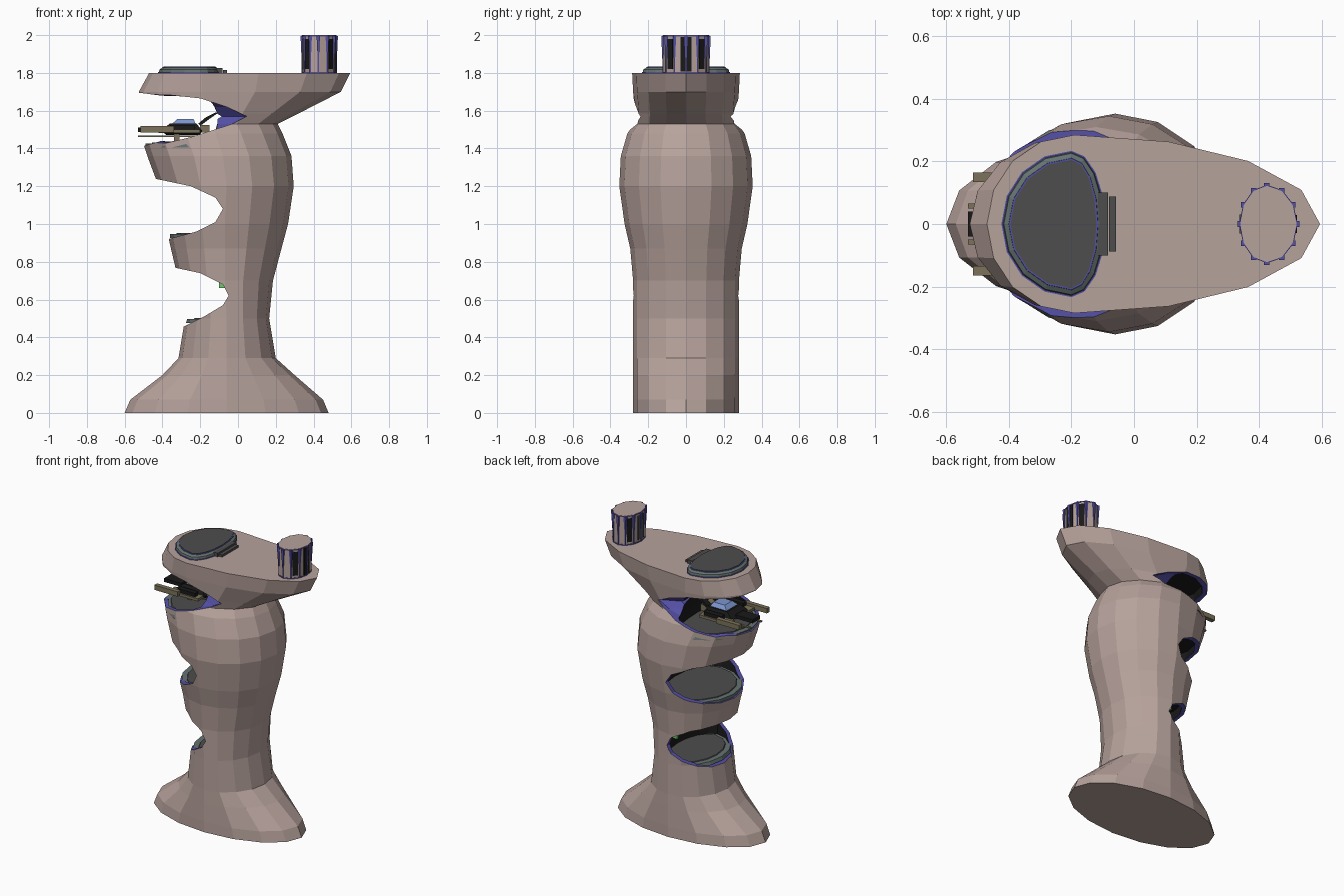
import bpy, bmesh
from math import cos, sin, tau
from mathutils import Vector

if "Cube" in bpy.data.objects:
    bpy.data.objects.remove(bpy.data.objects["Cube"])


def material(name, r, g, b):
    m = bpy.data.materials.new(name)
    m.diffuse_color = (r, g, b, 1)
    m.use_nodes = True
    m.node_tree.nodes["Principled BSDF"].inputs["Base Color"].default_value = m.diffuse_color
    return m


STONE = material("stone", .47, .36, .33)
BLUE = material("blue_trim", .09, .08, .38)
BLACK = material("black", .01, .01, .01)
DARK = material("dark_grey", .075, .075, .075)
SLATE = material("slate", .13, .17, .16)
GREEN = material("green_screen", .15, .58, .15)
TAN = material("tan_metal", .20, .17, .10)
GLASS = material("canopy_blue", .2, .3, .62)


def loft(name, rings, mat, mirror=False):
    """Skin equal-length rings of points and cap both ends."""
    bm = bmesh.new()
    vs = [[bm.verts.new(p) for p in ring] for ring in rings]
    n = len(vs[0])
    for a, b in zip(vs, vs[1:]):
        for i in range(n):
            j = (i + 1) % n
            bm.faces.new((a[i], a[j], b[j], b[i]))
    bm.faces.new(vs[0][::-1])
    bm.faces.new(vs[-1])
    bmesh.ops.recalc_face_normals(bm, faces=bm.faces[:])
    me = bpy.data.meshes.new(name)
    bm.to_mesh(me)
    bm.free()
    ob = bpy.data.objects.new(name, me)
    bpy.context.collection.objects.link(ob)
    me.materials.append(mat)
    if mirror:
        ob.modifiers.new("mirror", 'MIRROR').use_axis = (False, True, False)
    return ob


def rect(x0, x1, y0, y1, z):
    return [(x0, y0, z), (x1, y0, z), (x1, y1, z), (x0, y1, z)]


def box(name, x0, x1, y0, y1, z0, z1, mat, mirror=False):
    return loft(name, [rect(x0, x1, y0, y1, z0), rect(x0, x1, y0, y1, z1)], mat, mirror)


def egg(z, xl, xr, hy, xm, n=16):
    """Two half ellipses meeting at xm, where the section is widest."""
    pts = []
    for i in range(n):
        c, s = cos(tau * i / n), sin(tau * i / n)
        pts.append((xm + c * ((xr - xm) if c > 0 else (xm - xl)), hy * s, z))
    return pts


# Tower sections: z, left x, right x, half depth, x of widest point
ROWS = [(0, -.60, .48, .28, -.06), (.07, -.57, .45, .28, -.06), (.20, -.40, .30, .28, -.06),
        (.29, -.315, .20, .28, -.06), (.50, -.28, .165, .28, -.06), (.70, -.315, .185, .28, -.07),
        (.87, -.355, .23, .295, -.07), (1.0, -.385, .265, .325, -.07), (1.2, -.42, .295, .353, -.06),
        (1.36, -.48, .283, .345, -.08), (1.48, -.52, .235, .31, -.12), (1.53, -.53, .21, .275, -.14),
        (1.585, -.53, .32, .27, -.16), (1.7, -.525, .545, .28, -.19), (1.8, -.47, .595, .285, -.19)]


def section(z):
    for a, b in zip(ROWS, ROWS[1:]):
        if z <= b[0]:
            t = (z - a[0]) / (b[0] - a[0])
            return [p + (q - p) * t for p, q in zip(a, b)]
    return ROWS[-1]


def inset(z, wall, back):
    _, xl, xr, hy, xm = section(z)
    return egg(z, xl + wall, min(xr - wall, back), hy - wall, min(xm, back - .05))


def cut(target, cutter):
    cutter.hide_render = True
    m = target.modifiers.new("cut", 'BOOLEAN')
    m.operation, m.solver, m.object = 'DIFFERENCE', 'EXACT', cutter
    m.material_mode = 'TRANSFER'
    bpy.context.view_layer.objects.active = target
    bpy.ops.object.modifier_apply(modifier=m.name)
    bpy.data.objects.remove(cutter)


tower = loft("tower_body", [egg(*r) for r in ROWS], STONE)
for m in (BLUE, BLACK):
    tower.data.materials.append(m)

# Per level: room floor z, room ceiling z, room back x, side-opening outline (x, z)
LEVELS = [
    (1.41, 1.735, -.09, [(-.8, 1.73), (-.52, 1.70), (-.2, 1.665), (-.06, 1.62), (.045, 1.57),
                         (-.03, 1.53), (-.25, 1.46), (-.5, 1.40), (-.8, 1.32)]),
    (.93, 1.31, .08, [(-.8, 1.31), (-.44, 1.24), (-.25, 1.2), (-.12, 1.14), (-.08, 1.08),
                      (-.12, 1.01), (-.22, .96), (-.37, .92), (-.8, .82)]),
    (.48, .84, .06, [(-.8, .86), (-.34, .77), (-.2, .74), (-.08, .68), (-.05, .62),
                     (-.08, .57), (-.18, .51), (-.28, .46), (-.8, .25)])]

for k, (z0, z1, back, outline) in enumerate(LEVELS, 1):
    # hollow room with dark walls
    zs = [z0 + (z1 - z0) * i / 4 for i in range(5)]
    cut(tower, loft("room_cutter", [inset(z, .028, back) for z in zs], BLACK))
    # opening through both sides; the top one narrows towards the middle
    f = .845 if k == 1 else 1
    stations = [(-.6, 1), (-.23, 1), (-.17, f), (.17, f), (.23, 1), (.6, 1)]
    cut(tower, loft("opening_cutter", [[(-.8 + (x + .8) * s, y, z) for x, z in outline]
                                       for y, s in stations], BLUE))
    # floor plate with sloped rim
    z = z0 - .005
    loft(f"floor_rim_{k}", [inset(z, .008, back), inset(z + .022, .012, back)], SLATE)
    loft(f"floor_plate_{k}", [inset(z + .02, .045, back), inset(z + .027, .05, back)], DARK)

# Green wall screens in the lower rooms
for z in (1.12, 1.2, .66, .73):
    hy = section(z)[3] - .028
    for x in (-.1, -.03):
        box("wall_screen", x, x + .03, hy - .03, hy - .012, z, z + .03, GREEN, True)


# Roof pad with blue edging
def pad_ring(d, z):
    return egg(z, -.42 + d, -.095 - d, .23 - d, -.2)


loft("pad_lower_trim", [pad_ring(-.004, 1.798), pad_ring(-.004, 1.804)], BLUE)
loft("pad_rim", [pad_ring(0, 1.80), pad_ring(.004, 1.818), pad_ring(.02, 1.828)], SLATE)
loft("pad_upper_trim", [pad_ring(.017, 1.82), pad_ring(.02, 1.830)], BLUE)
loft("pad_top", [pad_ring(.025, 1.82), pad_ring(.025, 1.833)], DARK)
box("pad_step_inner", -.115, -.083, -.1, .1, 1.8, 1.825, DARK)
box("pad_step_outer", -.08, -.058, -.088, .088, 1.8, 1.815, DARK)


# Oval chimney with trim rings, spikes and slots
def stack_ring(d, z):
    return egg(z, .34 - d, .52 + d, .122 + d, .425, 12)


loft("chimney", [stack_ring(0, 1.79), stack_ring(0, 2.0)], STONE)
for z in (1.8, 1.992):
    loft("chimney_trim", [stack_ring(.003, z), stack_ring(.003, z + .006)], BLUE)
for x, y, _ in stack_ring(0, 0):
    loft("chimney_spike", [rect(x - r, x + r, y - r, y + r, z)
                           for r, z in ((.003, 1.8), (.003, 1.86), (.009, 1.995))], BLUE)
box("chimney_slot_right", .50, .521, -.028, .028, 1.808, 1.99, BLACK)
box("chimney_slot_left", .338, .36, -.03, .03, 1.82, 1.98, DARK)
ring = stack_ring(.002, 0)
for i in (1, 4):
    a, b = Vector(ring[i]), Vector(ring[i + 1])
    p, q = a.lerp(b, .2), a.lerp(b, .8)
    c = Vector((.425, 0, 0))
    quad = [p, q, q.lerp(c, .1), p.lerp(c, .1)]
    loft("chimney_side_slot", [[(v.x, v.y, z) for v in quad] for z in (1.82, 1.98)], BLACK, True)

# Small flyer parked in the top room
loft("flyer_hull", [rect(-.38, -.2, -.06, .06, 1.472), rect(-.41, -.19, -.09, .09, 1.495),
                    rect(-.36, -.22, -.07, .07, 1.532)], BLACK)
loft("flyer_canopy", [rect(-.35, -.225, -.062, .062, 1.53), rect(-.32, -.235, -.04, .04, 1.556)], GLASS)
box("flyer_nose", -.53, -.4, -.04, .04, 1.488, 1.512, BLACK)
box("flyer_engine", -.2, -.15, -.06, .06, 1.485, 1.525, TAN)
box("flyer_wing", -.42, -.2, .08, .145, 1.482, 1.5, TAN, True)
box("flyer_gun", -.515, -.34, .135, .165, 1.485, 1.518, TAN, True)
box("flyer_wing_pod", -.36, -.23, .1, .135, 1.495, 1.525, BLACK, True)
box("flyer_skid", -.53, -.2, .05, .065, 1.46, 1.468, TAN, True)
box("flyer_leg", -.34, -.31, .05, .065, 1.43, 1.485, TAN, True)
fin = [(-.2, 1.52), (-.16, 1.55), (-.11, 1.585), (-.115, 1.592), (-.17, 1.565), (-.21, 1.532)]
loft("flyer_tail_fin", [[(x, y, z) for x, z in fin] for y in (.03, .07)], BLACK, True)
